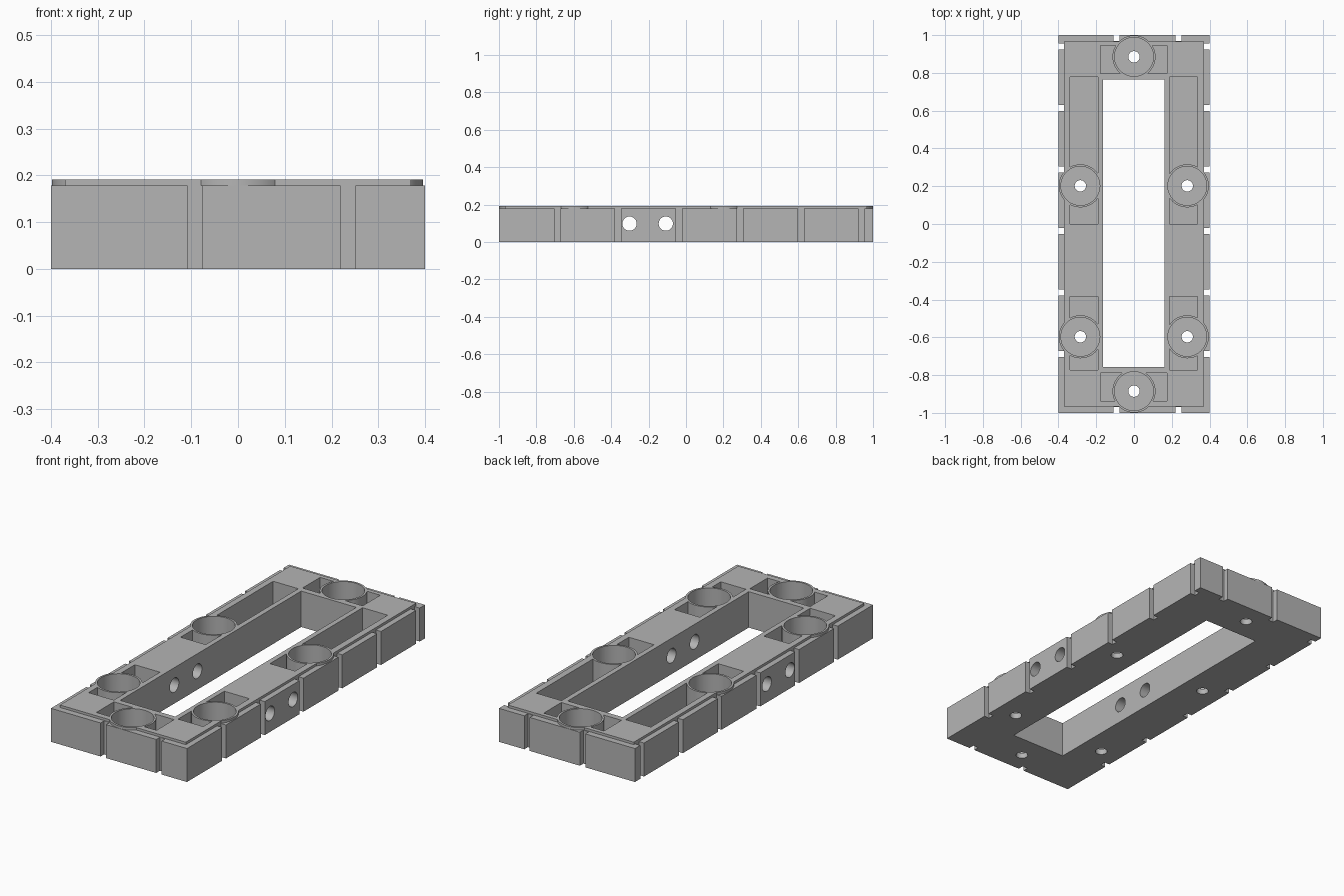
import bpy, bmesh, math
from mathutils import Matrix

if "Cube" in bpy.data.objects:
    bpy.data.objects.remove(bpy.data.objects["Cube"], do_unlink=True)

TOP, STEP, FLOOR = 0.191, 0.178, 0.03
BOSSES = [(x, y) for x in (-0.284, 0.282) for y in (0.202, -0.597)]
BOSSES += [(0, 0.885), (0, -0.885)]

grey = bpy.data.materials.new("light grey")
grey.use_nodes = True
colour = (0.46, 0.46, 0.46, 1)
grey.diffuse_color = colour
grey.node_tree.nodes["Principled BSDF"].inputs["Base Color"].default_value = colour


def box(bm, x0, x1, y0, y1, z0, z1):
    m = Matrix.Translation(((x0 + x1) / 2, (y0 + y1) / 2, (z0 + z1) / 2))
    m = m @ Matrix.Diagonal((x1 - x0, y1 - y0, z1 - z0, 1))
    bmesh.ops.create_cube(bm, size=1, matrix=m)


def cylinder(bm, centre, radius, length, along_x=False):
    m = Matrix.Translation(centre)
    if along_x:
        m = m @ Matrix.Rotation(math.pi / 2, 4, "Y")
    bmesh.ops.create_cone(bm, cap_ends=True, segments=48, radius1=radius,
                          radius2=radius, depth=length, matrix=m)


def make(name, bm):
    mesh = bpy.data.meshes.new(name)
    bm.to_mesh(mesh)
    bm.free()
    mesh.materials.append(grey)
    obj = bpy.data.objects.new(name, mesh)
    bpy.context.collection.objects.link(obj)
    return obj


def combine(target, bm, operation):
    """Apply one boolean to the target, then discard the helper."""
    helper = make("helper", bm)
    mod = target.modifiers.new("boolean", "BOOLEAN")
    mod.object, mod.operation, mod.solver = helper, operation, "EXACT"
    bpy.context.view_layer.objects.active = target
    bpy.ops.object.modifier_apply(modifier=mod.name)
    bpy.data.objects.remove(helper, do_unlink=True)


# Outer block
bm = bmesh.new()
box(bm, -0.4, 0.4, -1, 1, 0, STEP)
frame = make("mounting_frame", bm)

# Raised inner platform
bm = bmesh.new()
box(bm, -0.37, 0.37, -0.967, 0.967, 0.01, TOP)
combine(frame, bm, "UNION")

# Central opening and the lightening pockets
bm = bmesh.new()
box(bm, -0.163, 0.161, -0.757, 0.764, -0.1, 0.3)
for x0, x1 in ((-0.338, -0.19), (0.188, 0.336)):
    box(bm, x0, x1, 0, 0.778, FLOOR, 0.3)
    box(bm, x0, x1, -0.772, -0.384, FLOOR, 0.3)
for y0, y1 in ((0.796, 0.944), (-0.936, -0.788)):
    box(bm, -0.178, 0.176, y0, y1, FLOOR, 0.3)
combine(frame, bm, "DIFFERENCE")

# Round bosses
bm = bmesh.new()
for x, y in BOSSES:
    cylinder(bm, (x, y, (TOP + 0.01) / 2), 0.114, TOP - 0.01)
combine(frame, bm, "UNION")

# Boss bores, side through holes and vertical outer grooves
bm = bmesh.new()
for x, y in BOSSES:
    cylinder(bm, (x, y, FLOOR + 0.2), 0.103, 0.4)
for y in (-0.302, -0.108):
    cylinder(bm, (0, y, 0.098), 0.038, 1, along_x=True)
for side in (-1, 1):
    for i in range(6):
        y = -0.688 + 0.3255 * i
        box(bm, side * 0.4 - 0.03, side * 0.4 + 0.03, y - 0.016, y + 0.016, -0.1, 0.3)
    for x in (-0.092, 0.235):
        box(bm, x - 0.016, x + 0.016, side - 0.03, side + 0.03, -0.1, 0.3)
combine(frame, bm, "DIFFERENCE")

# Screw holes through the boss floors
bm = bmesh.new()
for x, y in BOSSES:
    cylinder(bm, (x, y, 0), 0.03, 0.3)
combine(frame, bm, "DIFFERENCE")

# Smooth the round walls, keep the edges crisp
bpy.ops.object.select_all(action="DESELECT")
frame.select_set(True)
bpy.context.view_layer.objects.active = frame
bpy.ops.object.shade_smooth_by_angle(angle=math.radians(30))
